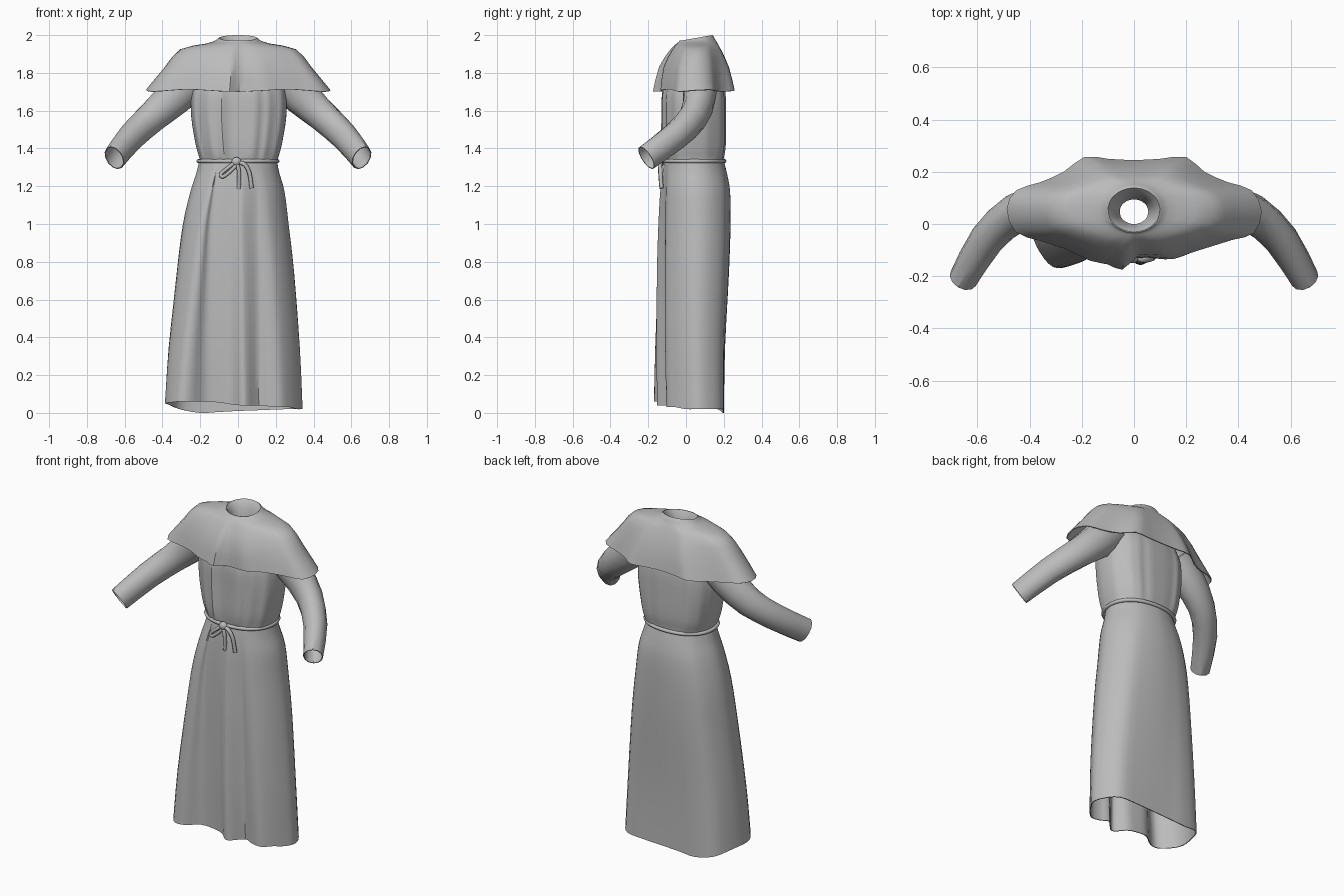
import bpy, math, random
from mathutils import Vector as V

if "Cube" in bpy.data.objects:
    bpy.data.objects.remove(bpy.data.objects["Cube"])

random.seed(4)
cloth = bpy.data.materials.new("grey cloth")
cloth.diffuse_color = (0.5, 0.5, 0.5, 1)
cloth.use_nodes = True
cloth.node_tree.nodes["Principled BSDF"].inputs["Base Color"].default_value = cloth.diffuse_color


def spline(pts, n, closed):
    """Smooth curve through the points, n steps per span."""
    k, out = len(pts), []
    for i in range(k if closed else k - 1):
        if closed:
            a, b, c, d = (pts[(i + o) % k] for o in (-1, 0, 1, 2))
        else:
            a, b, c, d = (pts[min(max(i + o, 0), k - 1)] for o in (-1, 0, 1, 2))
        for s in range(n):
            t = s / n
            out.append(b + (c - a) * (t / 2) + (a * 2 - b * 5 + c * 4 - d) * (t * t / 2)
                       + (b * 3 - a - c * 3 + d) * (t ** 3 / 2))
    return out if closed else out + [pts[-1]]


def smooth(ob):
    bpy.ops.object.select_all(action='DESELECT')
    ob.select_set(True)
    bpy.context.view_layer.objects.active = ob
    for mod in list(ob.modifiers):
        bpy.ops.object.modifier_apply(modifier=mod.name)
    bpy.ops.object.shade_smooth_by_angle(angle=math.radians(35))


def loft(name, rings, nu=2, nv=2, thick=0.005):
    """Cloth surface through closed rings, first ring lowest."""
    rings = [spline(r, nu, True) for r in rings]
    cols = [spline(list(c), nv, False) for c in zip(*rings)]
    m, h = len(cols), len(cols[0])
    verts = [p for c in cols for p in c]
    faces = [(j * h + i, (j + 1) % m * h + i, (j + 1) % m * h + i + 1, j * h + i + 1)
             for j in range(m) for i in range(h - 1)]
    me = bpy.data.meshes.new(name)
    me.from_pydata(verts, [], faces)
    ob = bpy.data.objects.new(name, me)
    bpy.context.collection.objects.link(ob)
    me.materials.append(cloth)
    mod = ob.modifiers.new("thickness", 'SOLIDIFY')
    mod.thickness, mod.offset = thick, -1
    smooth(ob)
    return ob


def oval(a, rx, yf, yb, z, cx=0, power=1.0):
    """Point on an oval with its own front and back depth."""
    c, s = math.cos(a), math.sin(a)
    c = math.copysign(abs(c) ** power, c)
    s = math.copysign(abs(s) ** power, s)
    return V((cx + rx * c, (yf + yb) / 2 + (yb - yf) / 2 * s, z))


def angles(hem, rx, ry):
    return [math.atan2((y - 0.04) / ry, x / rx) for x, y, *_ in hem]


# Skirt: pleated hem ring blended up into an oval waist
hem = [V(p) for p in (
    (-.387, -.04, .05), (-.36, -.11, .055), (-.31, -.165, .06), (-.25, -.16, .06),
    (-.175, -.105, .06), (-.10, -.098, .055), (-.035, -.105, .045), (.015, -.148, .04),
    (.05, -.146, .04), (.11, -.085, .04), (.16, -.10, .035), (.225, -.10, .03),
    (.275, -.055, .03), (.315, 0, .02), (.342, .055, .02), (.325, .12, .02),
    (.26, .19, .02), (.13, .20, .015), (0, .20, .01), (-.10, .20, .005), (-.20, .20, 0),
    (-.31, .17, .02), (-.37, .06, .045))]
ang = angles(hem, .36, .18)
levels = ((.35, .345, -.172, .235, -.02, .8), (.75, .31, -.155, .262, -.01, .55),
          (1.0, .28, -.142, .258, -.01, .38), (1.17, .25, -.132, .243, 0, .22),
          (1.27, .22, -.122, .218, 0, .08), (1.34, .205, -.112, .198, 0, 0))
rings = [hem]
for z, rx, yf, yb, cx, w in levels:
    rings.append([oval(a, rx, yf, yb, z, cx).lerp(V((h.x * rx / .36, h.y, z)), w)
                  for a, h in zip(ang, hem)])
loft("skirt", rings, 3, 3)

# Bodice: boxy oval with gathered wrinkles, stronger at the front
N = 44
fold = [random.uniform(-.013, .009) for _ in range(N)]
rings = []
for z, rx, yf, yb, k in ((1.33, .205, -.112, .198, .3), (1.355, .21, -.118, .203, .8),
                         (1.42, .228, -.125, .213, 1), (1.57, .252, -.125, .215, 1),
                         (1.70, .25, -.122, .21, .8), (1.80, .22, -.09, .18, .2)):
    ring = []
    for j in range(N):
        p = oval(2 * math.pi * j / N, rx, yf, yb, z, 0.004, .8)
        p.y += fold[j] * k * (1 if j > N / 2 else .6)
        ring.append(p)
    rings.append(ring)
loft("bodice", rings, 2, 3)

# Sleeves, flattened toward the cuff
path = [(.235, .07, 1.775, .108, .88), (.335, .072, 1.675, .10, .88),
        (.455, .04, 1.565, .085, .88), (.565, -.06, 1.462, .076, .88),
        (.655, -.21, 1.35, .071, .78)]
for side, name in ((-1, "left_sleeve"), (1, "right_sleeve")):
    pts = [V((side * p[0], p[1], p[2])) for p in path]
    rings = []
    for i, p in enumerate(pts):
        t = (pts[min(i + 1, 4)] - pts[max(i - 1, 0)]).normalized()
        u = t.cross(V((0, 0, 1))).normalized()
        v = t.cross(u)
        r, flat = path[i][3:]
        rings.append([p + (u * math.cos(a) * flat + v * math.sin(a)) * r
                      for a in (2 * math.pi * j / 12 for j in range(12))])
    loft(name, rings, 1, 2)

# Shoulder cape: folded hem, shoulder slope, collar and inner neck lip
edge = [(-.488, .06), (-.455, -.03), (-.36, -.065), (-.265, -.095), (-.17, -.14), (-.1, -.155),
        (-.045, -.175), (.01, -.13), (.08, -.132), (.15, -.135), (.22, -.11), (.3, -.085),
        (.38, -.06), (.46, -.035), (.49, .05), (.45, .13), (.36, .16), (.27, .2),
        (.2, .257), (.1, .25), (0, .245), (-.1, .25), (-.19, .257), (-.27, .2),
        (-.36, .16), (-.45, .13)]
ang = angles(edge, .49, .19)
rings = [[V((x, y, 1.707 + .006 * math.sin(5 * a))) for (x, y), a in zip(edge, ang)]]
for z, rx, yf, yb, w in ((1.83, .39, -.118, .225, .65), (1.925, .308, -.062, .185, .3),
                         (1.955, .17, -.045, .168, .08)):
    rings.append([oval(a, rx, yf, yb, z).lerp(V((x * rx / .49, y * yb / .25, z)), w)
                  for (x, y), a in zip(edge, ang)])
for rx, yf, yb, z, tilt in ((.115, -.036, .152, 1.973, .008), (.1, -.03, .138, 1.985, .015),
                            (.075, -.012, .11, 1.945, .012), (.055, 0, .094, 1.88, 0)):
    rings.append([oval(a, rx, yf, yb, z + tilt * math.sin(a)) for a in ang])
loft("shoulder_cape", rings, 2, 2)


# Rope belt with knot, loop and two tails
def cord(name, pts, r, closed=False):
    cu = bpy.data.curves.new(name, 'CURVE')
    cu.dimensions = '3D'
    cu.bevel_depth, cu.bevel_resolution, cu.use_fill_caps = r, 2, True
    sp = cu.splines.new('POLY')
    line = spline([V(p) for p in pts], 4, closed)
    sp.points.add(len(line) - 1)
    for q, p in zip(sp.points, line):
        q.co = (*p, 1)
    sp.use_cyclic_u = closed
    cu.materials.append(cloth)
    ob = bpy.data.objects.new(name, cu)
    bpy.context.collection.objects.link(ob)


cord("rope_belt", [oval(2 * math.pi * j / 20, .209, -.12, .203, 1.333, 0, .9)
                   for j in range(20)], .011, True)
cord("bow_loop", [(-.01, -.13, 1.33), (-.05, -.135, 1.30), (-.09, -.132, 1.265),
                  (-.08, -.134, 1.25), (-.045, -.137, 1.275), (-.005, -.134, 1.315)], .010)
cord("middle_tail", [(-.01, -.13, 1.33), (.005, -.137, 1.28), (.004, -.13, 1.185)], .011)
cord("right_tail", [(0, -.13, 1.325), (.035, -.137, 1.315), (.06, -.135, 1.27),
                    (.072, -.13, 1.19)], .011)
bpy.ops.mesh.primitive_uv_sphere_add(segments=12, ring_count=8, radius=1,
                                     location=(-.008, -.13, 1.33))
knot = bpy.context.object
knot.name = "belt_knot"
knot.scale = (.026, .02, .024)
knot.data.materials.append(cloth)
smooth(knot)
